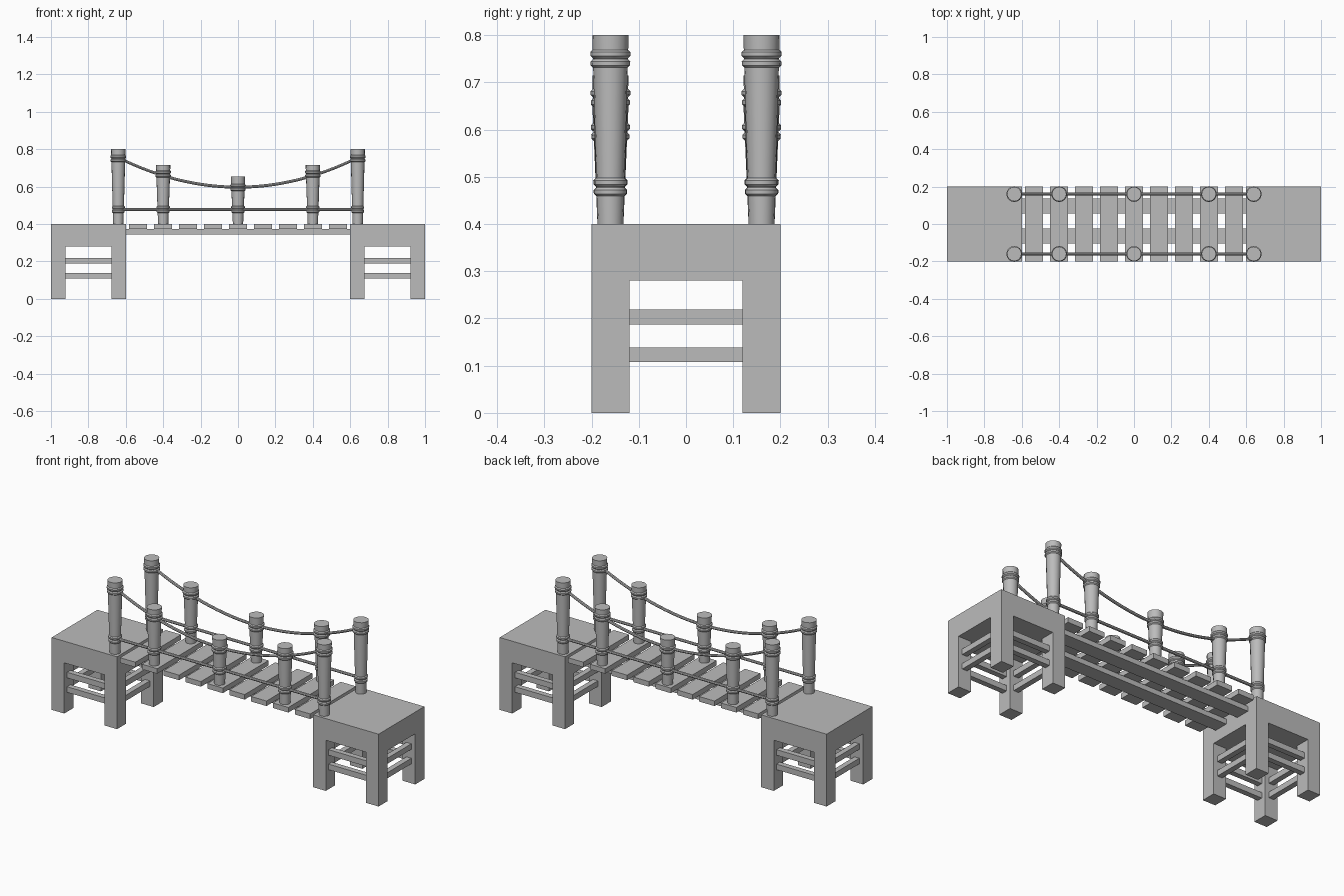
import bpy
import bmesh
import math
from mathutils import Matrix, Vector

cube = bpy.data.objects.get("Cube")
if cube:
    bpy.data.objects.remove(cube)

grey = bpy.data.materials.new("plain_grey")
grey.use_nodes = True
colour = (0.5, 0.5, 0.5, 1)
grey.diffuse_color = colour
grey.node_tree.nodes["Principled BSDF"].inputs["Base Color"].default_value = colour


def finish(name, bm, smooth=False):
    bmesh.ops.recalc_face_normals(bm, faces=bm.faces)
    mesh = bpy.data.meshes.new(name)
    bm.to_mesh(mesh)
    bm.free()
    obj = bpy.data.objects.new(name, mesh)
    bpy.context.collection.objects.link(obj)
    mesh.materials.append(grey)
    if smooth:
        bpy.ops.object.select_all(action='DESELECT')
        obj.select_set(True)
        bpy.context.view_layer.objects.active = obj
        bpy.ops.object.shade_smooth_by_angle(angle=math.radians(40))
    return obj


def box(name, x, y, z):
    """Box from (low, high) pairs on each axis."""
    size = [b - a for a, b in (x, y, z)]
    centre = Vector([(a + b) / 2 for a, b in (x, y, z)])
    bm = bmesh.new()
    bmesh.ops.create_cube(bm, size=1, matrix=Matrix.Translation(centre) @ Matrix.Diagonal((*size, 1)))
    return finish(name, bm)


def around(c, half):
    return (c - half, c + half)


def post(name, x, y, top, knot):
    """Tapered turned post with a pair of rope coils at the foot and at the knot."""
    base = 0.4

    def radius(z):
        return 0.0275 + 0.011 * (z - base) / (top - base)

    profile = [(0, base), (radius(base), base)]
    for pair in (0.478, knot):
        for coil in (pair - 0.01, pair + 0.01):
            for dz, bulge in ((-0.009, 0), (-0.004, 0.005), (0.004, 0.005), (0.009, 0)):
                profile.append((radius(coil + dz) + bulge, coil + dz))
    profile += [(radius(top), top), (0, top)]
    bm = bmesh.new()
    verts = [bm.verts.new((x + r, y, z)) for r, z in profile]
    edges = [bm.edges.new(pair) for pair in zip(verts, verts[1:])]
    bmesh.ops.spin(bm, geom=verts + edges, cent=(x, y, 0), axis=(0, 0, 1),
                   angle=math.tau, steps=16, use_duplicate=False)
    bmesh.ops.remove_doubles(bm, verts=bm.verts, dist=0.0001)
    finish(name, bm, True)


def rope(name, y, height, steps):
    """Round rope following height(x) between the end posts."""
    bm = bmesh.new()
    rings = []
    for i in range(steps + 1):
        x = -0.64 + 1.28 * i / steps
        ring = []
        for k in range(8):
            a = math.tau * k / 8
            ring.append(bm.verts.new((x, y + 0.008 * math.cos(a), height(x) + 0.008 * math.sin(a))))
        rings.append(ring)
    for a, b in zip(rings, rings[1:]):
        for k in range(8):
            n = (k + 1) % 8
            bm.faces.new((a[k], a[n], b[n], b[k]))
    finish(name, bm, True)


# End platforms with legs and rungs
for side, s in (("left", 1), ("right", -1)):
    cx = 0.8 * s
    box(f"{side}_platform_top", around(cx, 0.2), (-0.2, 0.2), (0.28, 0.4))
    for sx in (-1, 1):
        for sy in (-1, 1):
            box(f"{side}_leg", around(cx + sx * 0.1615, 0.0385), around(sy * 0.16, 0.04), (0, 0.28))
    for z in (0.123, 0.203):
        for d in (-1, 1):
            box(f"{side}_long_rung", around(cx, 0.125), around(d * 0.16, 0.015), around(z, 0.0155))
            box(f"{side}_cross_rung", around(cx + d * 0.1615, 0.015), (-0.12, 0.12), around(z, 0.0155))

# Walkway beams and planks
for y in (0.096, -0.065):
    box("walkway_beam", (-0.6, 0.6), around(y, 0.04), (0.345, 0.372))
for i in range(9):
    box("plank", around((i - 4) * 0.1337, 0.047), (-0.2, 0.2), (0.372, 0.4))

# Posts and ropes on both sides
for y in (-0.16, 0.16):
    for x, top, knot in ((0.64, 0.8, 0.75), (0.4, 0.715, 0.667), (0, 0.655, 0.595)):
        for px in sorted({x, -x}):
            post("rail_post", px, y, top, knot)
    rope("hand_rope", y, lambda x: 0.597 + 0.385 * x * x, 32)
    rope("foot_rope", y, lambda x: 0.478, 1)
